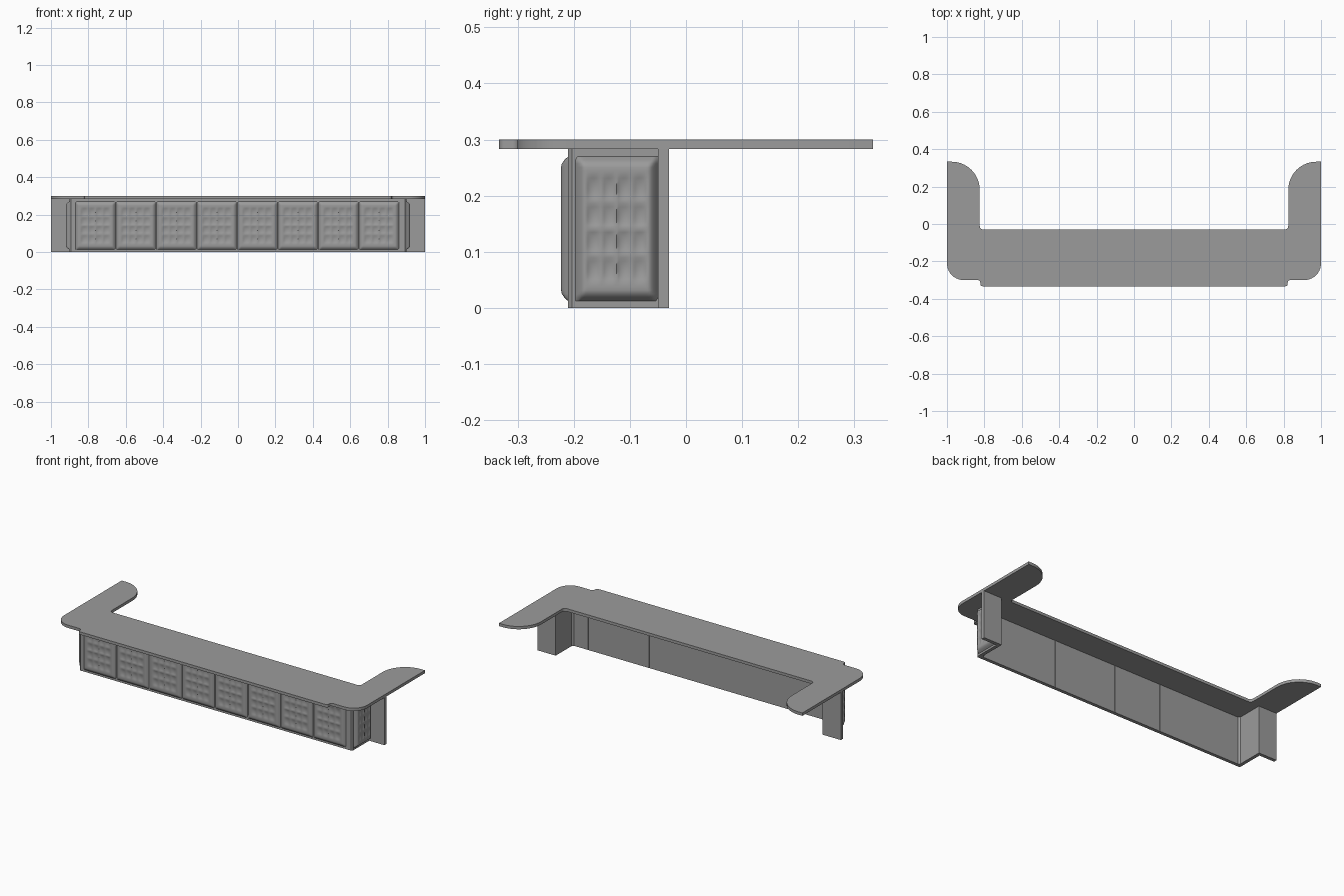
import bpy
import bmesh
from math import sin, cos, pi, radians

if "Cube" in bpy.data.objects:
    bpy.data.objects.remove(bpy.data.objects["Cube"], do_unlink=True)

# One grey for the whole counter
GREY = (0.33, 0.33, 0.33, 1)
grey = bpy.data.materials.new("plain grey")
grey.use_nodes = True
grey.diffuse_color = GREY
bsdf = next(n for n in grey.node_tree.nodes if n.type == "BSDF_PRINCIPLED")
bsdf.inputs["Base Color"].default_value = GREY


def finish(name, bm, angle=30):
    mesh = bpy.data.meshes.new(name)
    bm.to_mesh(mesh)
    bm.free()
    mesh.materials.append(grey)
    obj = bpy.data.objects.new(name, mesh)
    bpy.context.collection.objects.link(obj)
    bpy.ops.object.select_all(action="DESELECT")
    obj.select_set(True)
    bpy.context.view_layer.objects.active = obj
    bpy.ops.object.shade_smooth_by_angle(angle=radians(angle))
    return obj


def arc(cx, cy, r, start, end, steps=10):
    angles = [radians(start + (end - start) * i / steps) for i in range(steps + 1)]
    return [(cx + r * cos(a), cy + r * sin(a)) for a in angles]


def slab(name, half, z0, z1):
    """Mirror a half outline across x = 0 and extrude it upwards."""
    outline = half + [(-x, y) for x, y in reversed(half)]
    bm = bmesh.new()
    face = bm.faces.new([bm.verts.new((x, y, z0)) for x, y in outline])
    top = bmesh.ops.extrude_face_region(bm, geom=[face])["geom"]
    verts = [v for v in top if isinstance(v, bmesh.types.BMVert)]
    bmesh.ops.translate(bm, verts=verts, vec=(0, 0, z1 - z0))
    bmesh.ops.recalc_face_normals(bm, faces=bm.faces)
    return finish(name, bm)


def cushion(name, width, depth, place):
    """Padded panel with rounded rim and four by four dimples."""
    height, rim, margin, n = 0.258, 0.018, 0.13, 4
    bm = bmesh.new()
    bmesh.ops.create_grid(bm, x_segments=40, y_segments=40, size=0.5)
    for v in bm.verts:
        s, t = v.co.x + 0.5, v.co.y + 0.5
        edge = min(min(s, 1 - s) * width, min(t, 1 - t) * height)
        h = depth * sin(min(1, edge / rim) * pi / 2)
        a, b = [(q - margin) / (1 - 2 * margin) for q in (s, t)]
        if 0 < a < 1 and 0 < b < 1:
            h -= 0.005 * (abs(sin(a * n * pi)) * abs(sin(b * n * pi))) ** 0.7
        v.co = place((s - 0.5) * width, 0.012 + t * height, h)
    return finish(name, bm, 50)


# Countertop: front step, rounded outer corner, rounded arm end
top_half = [(0, -0.333), (0.81, -0.333)]
top_half += arc(0.81, -0.321, 0.012, -90, 0, 4)
top_half += arc(0.834, -0.312, 0.012, 180, 90, 4)
top_half += arc(0.91, -0.21, 0.09, -90, 0)
top_half += [(1, 0.333)]
top_half += arc(0.975, 0.183, 0.15, 90, 180, 14)
top_half += arc(0.805, -0.01, 0.02, 0, -90, 5)
top_half += [(0, -0.03)]
# Drop the centre points so that mirroring leaves no doubles
slab("countertop", top_half[1:-1], 0.283, 0.3)

# Thin folded wall with side returns and end wings
wall_half = [(0.893, -0.21), (0.9, -0.203), (0.9, -0.05), (1, -0.05),
             (1, -0.03), (0.88, -0.03), (0.88, -0.18), (0.87, -0.19)]
slab("counter_wall", wall_half, 0, 0.283)

# Row of front cushions
PITCH = 0.2165
for i in range(8):
    cx = (i - 3.5) * PITCH - 0.004
    cushion(f"front_cushion_{i + 1}", PITCH - 0.005, 0.0125,
            lambda u, v, h: (cx + u, -0.21 - h, v))

# One cushion on each side return
for name, side in (("left", 1), ("right", -1)):
    cushion(f"{name}_cushion", 0.147, 0.02,
            lambda u, v, h: (side * (0.9 + h), -0.1235 + side * u, v))

# Thin joints on the back of the wall
for i, x in enumerate((0.78, 0.377, -0.03, -0.337)):
    bm = bmesh.new()
    bmesh.ops.create_cube(bm, size=1)
    bmesh.ops.scale(bm, verts=bm.verts, vec=(0.005, 0.003, 0.282))
    bmesh.ops.translate(bm, verts=bm.verts, vec=(x, -0.19, 0.1415))
    finish(f"wall_joint_{i + 1}", bm)
